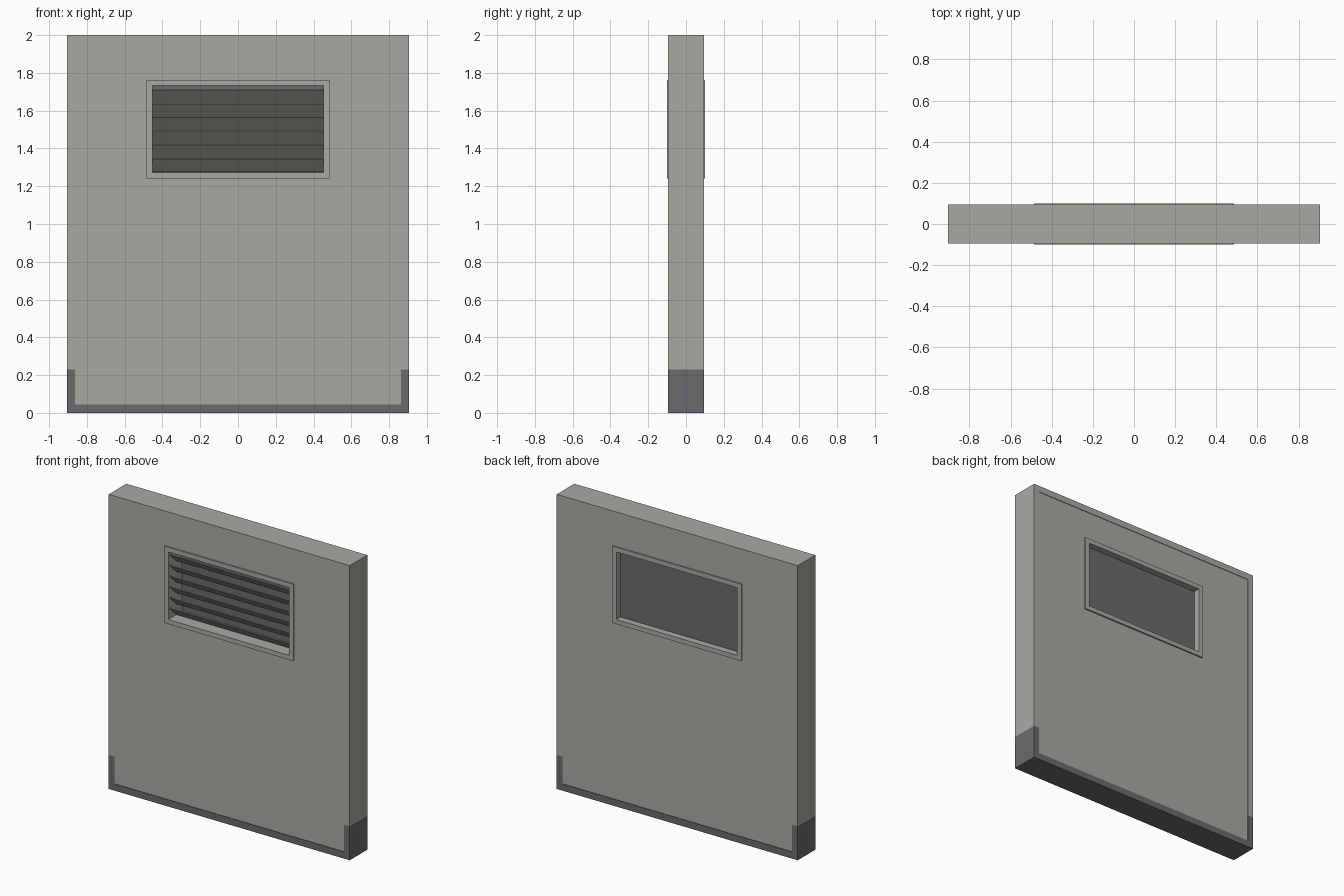
import bpy, bmesh, math
from mathutils import Vector

if "Cube" in bpy.data.objects:
    bpy.data.objects.remove(bpy.data.objects["Cube"])


def material(name, rgb):
    m = bpy.data.materials.new(name)
    m.diffuse_color = (*rgb, 1)
    m.use_nodes = True
    m.node_tree.nodes["Principled BSDF"].inputs["Base Color"].default_value = m.diffuse_color
    return m


GREY = material("warm grey", (0.40, 0.40, 0.37))
DARK = material("dark grey", (0.142, 0.146, 0.155))


def finish(name, bm, *mats):
    bmesh.ops.recalc_face_normals(bm, faces=bm.faces)
    me = bpy.data.meshes.new(name)
    bm.to_mesh(me)
    bm.free()
    for m in mats:
        me.materials.append(m)
    ob = bpy.data.objects.new(name, me)
    bpy.context.collection.objects.link(ob)
    return ob


def ring(outer, inner, half_depth):
    """Rectangular ring; outer and inner are (half width, z low, z high)."""
    bm = bmesh.new()
    loops = []
    for (w, lo, hi), y in ((outer, -half_depth), (inner, -half_depth),
                           (inner, half_depth), (outer, half_depth)):
        loops.append([bm.verts.new((x, y, z)) for x, z in
                      ((-w, lo), (w, lo), (w, hi), (-w, hi))])
    for k in range(4):
        a, b = loops[k], loops[(k + 1) % 4]
        for i in range(4):
            j = (i + 1) % 4
            bm.faces.new((a[i], a[j], b[j], b[i]))
    return bm


def box(name, size, loc, mat, tilt=0):
    bm = bmesh.new()
    bmesh.ops.create_cube(bm, size=1)
    bmesh.ops.scale(bm, vec=size, verts=bm.verts)
    ob = finish(name, bm, mat)
    ob.location = loc
    ob.rotation_euler.x = tilt
    return ob


# Main panel with the window opening
finish("panel", ring((0.87, 0.04, 1.96), (0.47, 1.26, 1.745), 0.090), GREY)

# Edge trim, with the lower part dark
bm = ring((0.905, 0, 2), (0.863, 0.045, 1.957), 0.094)
bmesh.ops.bisect_plane(bm, geom=bm.verts[:] + bm.edges[:] + bm.faces[:],
                       plane_co=(0, 0, 0.23), plane_no=(0, 0, 1))
for f in bm.faces:
    f.material_index = 1 if f.calc_center_median().z < 0.23 else 0
finish("edge_trim", bm, GREY, DARK)

# Vent frame, standing just proud of both sides
finish("vent_frame", ring((0.485, 1.242, 1.763), (0.453, 1.273, 1.732), 0.1), GREY)

# Thin backing sheet behind the louvres
box("backing_sheet", (0.92, 0.006, 0.47), (0, 0.052, 1.5025), DARK)

# Six louvre blades, top edge leaning forward
front, back, drop = -0.088, -0.013, 0.07
for i in range(6):
    top = 1.711 - i * 0.073
    length = math.hypot(back - front, drop)
    box(f"louvre_{i + 1}", (0.915, 0.005, length),
        (0, (front + back) / 2, top - drop / 2), GREY,
        math.atan2(back - front, drop))
